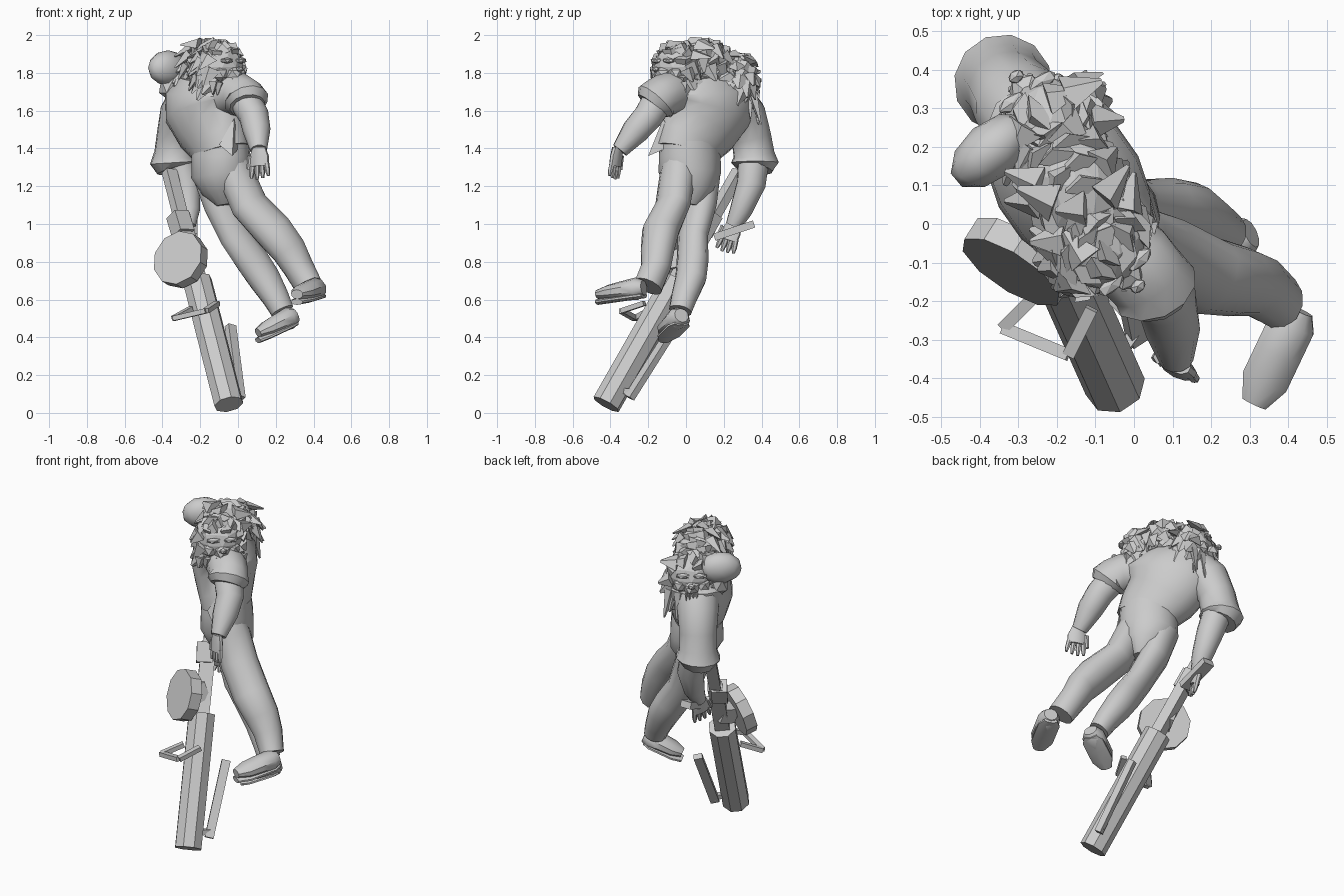
import bpy, bmesh, math, random
from mathutils import Vector, Matrix

random.seed(7)
cube = bpy.data.objects.get("Cube")
if cube:
    bpy.data.objects.remove(cube)

grey = bpy.data.materials.new("light grey")
grey.use_nodes = True
GREY = (0.6, 0.6, 0.6, 1)
grey.diffuse_color = GREY
grey.node_tree.nodes["Principled BSDF"].inputs["Base Color"].default_value = GREY
ACROSS = (0.57, -0.81, 0.17)


def finish(name, bm, smooth=False):
    bmesh.ops.recalc_face_normals(bm, faces=bm.faces)
    mesh = bpy.data.meshes.new(name)
    bm.to_mesh(mesh)
    bm.free()
    obj = bpy.data.objects.new(name, mesh)
    bpy.context.collection.objects.link(obj)
    mesh.materials.append(grey)
    if smooth:
        bpy.ops.object.select_all(action='DESELECT')
        obj.select_set(True)
        bpy.context.view_layer.objects.active = obj
        bpy.ops.object.shade_smooth_by_angle(angle=math.radians(40))


def loft(name, rings, side=ACROSS, n=12, smooth=True):
    """Skin elliptical rings (x, y, z, half width, half depth) along a path."""
    bm, loops = bmesh.new(), []
    pts = [Vector(r[:3]) for r in rings]
    for i, r in enumerate(rings):
        t = (pts[min(i + 1, len(pts) - 1)] - pts[max(i - 1, 0)]).normalized()
        u = Vector(side)
        u = (u - t * u.dot(t)).normalized()
        v = t.cross(u)
        angles = [2 * math.pi * (k + 0.5) / n for k in range(n)]
        loops.append([bm.verts.new(pts[i] + u * r[3] * math.cos(a) + v * r[-1] * math.sin(a))
                      for a in angles])
    for a, b in zip(loops, loops[1:]):
        for k in range(n):
            bm.faces.new((a[k], a[(k + 1) % n], b[(k + 1) % n], b[k]))
    bm.faces.new(loops[0])
    bm.faces.new(loops[-1])
    finish(name, bm, smooth)


def bar(name, a, b, w, d, n=4, side=ACROSS):
    k = math.sqrt(2) if n == 4 else 1
    loft(name, [(*a, w * k, d * k), (*b, w * k, d * k)], side, n, False)


def ball(name, place, size, detail=1, smooth=False):
    bm = bmesh.new()
    bmesh.ops.create_icosphere(bm, subdivisions=detail, radius=1)
    bm.transform(place @ Matrix.Diagonal((*size, 1)))
    finish(name, bm, smooth)


# Clothes: shirt body, trouser seat, flared shirt tail
loft("shirt", [(-.09, .01, 1.38, .18, .14), (-.1, .02, 1.43, .19, .15),
               (-.14, .07, 1.51, .22, .17), (-.17, .11, 1.6, .27, .19),
               (-.17, .11, 1.69, .28, .18), (-.17, .1, 1.77, .17, .12)], n=16)
loft("trouser_seat", [(-.09, .02, 1.44, .165, .14), (-.09, .02, 1.36, .17, .15),
                      (-.09, .02, 1.27, .17, .155), (-.06, .02, 1.18, .13, .13),
                      (-.05, .01, 1.1, .05, .07)], n=16)
bm = bmesh.new()
tail = [bm.verts.new(p) for p in ((-.03, -.2, 1.36), (.02, -.06, 1.42),
                                  (-.1, -.16, 1.42), (-.02, -.12, 1.56))]
for trio in ((0, 1, 3), (0, 3, 2), (0, 2, 1)):
    bm.faces.new([tail[i] for i in trio])
finish("shirt_tail", bm)

# Legs and shoes
loft("left_leg", [(-.04, -.03, 1.36, .08), (-.01, -.045, 1.26, .09, .105), (.06, -.07, 1.1, .085, .11),
                  (.19, -.135, .96, .095, .11), (.27, -.15, .86, .085, .1),
                  (.32, -.16, .77, .078, .085), (.375, -.2, .67, .08, .07)])
loft("right_leg", [(-.13, .08, 1.36, .09), (-.14, .085, 1.26, .09, .11), (-.09, .075, 1.1, .08, .1),
                   (-.01, .035, .93, .072, .095), (.08, .035, .8, .08, .095),
                   (.14, .025, .71, .08, .09), (.2, -.01, .61, .068, .075), (.235, -.03, .54, .06, .065)])


def shoe(name, heel, toe):
    h, t = Vector(heel), Vector(toe)
    steps = [(-.08, .04, .04), (.1, .065, .06), (.45, .065, .052), (.8, .065, .042), (1.08, .035, .025)]
    side = (t - h).cross(Vector((0, 0, 1)))
    loft(name, [(*h.lerp(t, f), w, d) for f, w, d in steps], side, 10)
    drop = Vector((0, 0, -.04))
    loft(name + "_sole", [(*(h.lerp(t, f) + drop), w, .016) for f, w, d in steps], side, 10)


shoe("left_shoe", (.42, -.24, .66), (.32, -.45, .63))
shoe("right_shoe", (.29, -.03, .51), (.12, -.11, .43))

# Arms and sleeves
loft("left_sleeve", [(-.06, -.05, 1.69, .11), (0, -.1, 1.69, .115), (.035, -.14, 1.67, .11),
                     (.045, -.16, 1.65, .12), (.05, -.18, 1.625, .095)])
loft("left_arm", [(.04, -.15, 1.65, .085), (.085, -.2, 1.57, .08),
                  (.1, -.27, 1.49, .073), (.11, -.35, 1.39, .045)])
loft("right_sleeve", [(-.24, .23, 1.66, .13), (-.3, .31, 1.57, .12), (-.325, .345, 1.46, .108),
                      (-.335, .36, 1.37, .11), (-.34, .365, 1.325, .128), (-.33, .36, 1.29, .1)])
loft("right_arm", [(-.32, .36, 1.36, .085), (-.275, .345, 1.21, .078),
                   (-.26, .29, 1.07, .06), (-.265, .25, .99, .042)])


def hand(name, wrist, direction, spread):
    w, d, s = Vector(wrist), Vector(direction).normalized(), Vector(spread).normalized()
    loft(name + "_palm", [(*(w + d * f), r, .025) for f, r in
                          ((-.02, .038), (.03, .056), (.08, .053))], s, 10)
    for i in range(4):
        root = w + d * .065 + s * (i - 1.5) * .027
        end = root + d * (.085 - .008 * abs(i - 1.3)) + s * (i - 1.5) * .007
        loft(f"{name}_finger_{i + 1}", [(*root, .015), (*root.lerp(end, .6), .014), (*end, .008)], s, 6)
    thumb = w + d * .02 - s * .05
    loft(name + "_thumb", [(*thumb, .019), (*(thumb + d * .07 - s * .017), .011)], s, 6)


hand("left_hand", (.112, -.365, 1.385), (.03, -.13, -1), (.8, -.4, .1))
hand("right_hand", (-.265, .25, .99), (.05, -.3, -.9), (.4, .8, -.3))


# Hair is built from flat pointed locks
def lock(bm, place, start, direction, normal, length, width, thickness):
    z = Vector(direction).normalized()
    x = z.cross(Vector(normal)).normalized()
    turn = Matrix((x, z.cross(x), z)).transposed().to_4x4()
    m = (place @ Matrix.Translation(start) @ turn
         @ Matrix.Diagonal((width, thickness, 1, 1)) @ Matrix.Translation((0, 0, length / 2)))
    bmesh.ops.create_cone(bm, segments=4, radius1=1, radius2=0.15, depth=length,
                          cap_ends=True, matrix=m)


def mane(name, place, radii, count, face_open):
    bm = bmesh.new()
    for i in range(count):
        z = 1 - 1.8 * (i + .5) / count
        r = math.sqrt(1 - z * z)
        d = Vector((r * math.cos(i * 2.4), r * math.sin(i * 2.4), z))
        if d.y < face_open and d.z < .7:
            continue
        flow = d * .25 + Vector((random.uniform(-.5, .5), .25, random.uniform(-1, -.2)))
        root = Vector(a * b for a, b in zip(d, radii))
        lock(bm, place, root, flow, d, random.uniform(.07, .11), random.uniform(.045, .06), .028)
    finish(name, bm)


# Maned heads, modelled facing -y and turned into place
def maned_head(name, centre, turn, size, beard_length):
    place = Matrix.Translation(centre) @ Matrix.Rotation(turn, 4, 'Z') @ Matrix.Scale(size, 4)

    def blob(part, loc, scale, detail=1):
        ball(f"{name}_{part}", place @ Matrix.Translation(loc), scale, detail)

    blob("skull", (0, 0, 0), (.125, .115, .125), 2)
    blob("muzzle", (0, -.1, -.035), (.05, .055, .042))
    blob("nose", (0, -.15, -.01), (.024, .018, .018))
    blob("chin", (0, -.09, -.1), (.042, .04, .022))
    for s, label in ((-1, "right"), (1, "left")):
        blob(label + "_brow", (s * .048, -.1, .035), (.045, .022, .016))
        blob(label + "_cheek", (s * .065, -.07, -.035), (.045, .04, .045))
    fangs = bmesh.new()
    for s in (-1.5, -.5, .5, 1.5):
        lock(fangs, place, (s * .02, -.13, -.06), (0, -.1, -1), (0, 1, 0), .045, .01, .01)
    finish(name + "_fangs", fangs)
    mane(name + "_mane", place, (.13, .115, .13), 80, -.5)
    # Beard hanging from the jaw
    beard = bmesh.new()
    for i in range(14):
        x = (i - 6.5) * .018
        lock(beard, place, (x, -.06 + random.uniform(-.025, .03), -.08),
             (x * 2, random.uniform(-.2, .1), -1), (0, 1, 0),
             beard_length * random.uniform(.6, 1), .035, .022)
    finish(name + "_beard", beard)


maned_head("first_head", (-.09, -.05, 1.83), math.radians(42), 1, .09)
maned_head("second_head", (-.22, .26, 1.77), math.radians(215), 1, .17)
crown = Matrix.Translation((-.15, .09, 1.86)) @ Matrix.Rotation(.35, 4, 'Z')
ball("crown_hair_base", crown, (.12, .15, .11), 2)
mane("crown_hair", crown, (.12, .15, .115), 50, -2)
ball("cap", Matrix.Translation((-.37, .19, 1.825)) @ Matrix.Rotation(math.radians(40), 4, 'Z'),
     (.125, .075, .095), 2, True)
ball("cap_face", Matrix.Translation((-.36, .19, 1.73)), (.065, .06, .08))


# Weapon: every part is placed by height along one slanted axis
def on_axis(z):
    f = z - .05
    return (-.05 - .255 * f, -.42 + .57 * f, z)


bar("barrel_shroud", on_axis(.045), on_axis(.7), .078, .08, 8)
bar("receiver", on_axis(.6), on_axis(1.05), .03, .042)
bar("receiver_block", (-.29, .08, .95), (-.32, .13, 1.05), .045, .045)
bar("stock_bar", on_axis(1.0), on_axis(1.28), .025, .033)
bar("side_rod", (.01, -.3, .08), (-.04, -.06, .46), .018, .025)
bar("rod_link", on_axis(.12), (.005, -.28, .11), .015, .015)
bar("grip_plate", (-.25, .15, .93), (-.25, .36, 1.0), .035, .02, side=(1, 0, 0))
bar("drum_magazine", (-.285, -.07, .8), (-.32, -.125, .822), .15, .15, 10, (-.255, .57, 1))
bar("drum_mount", on_axis(.82), (-.285, -.07, .8), .04, .05)
# Folding foregrip frame
frame = [(-.25, -.18, .55), (-.34, -.27, .5), (-.17, -.34, .54), (-.11, -.22, .58)]
for i, (a, b) in enumerate(zip(frame, frame[1:])):
    bar(f"foregrip_bar_{i + 1}", a, b, .013, .016, side=(0, 0, 1))
